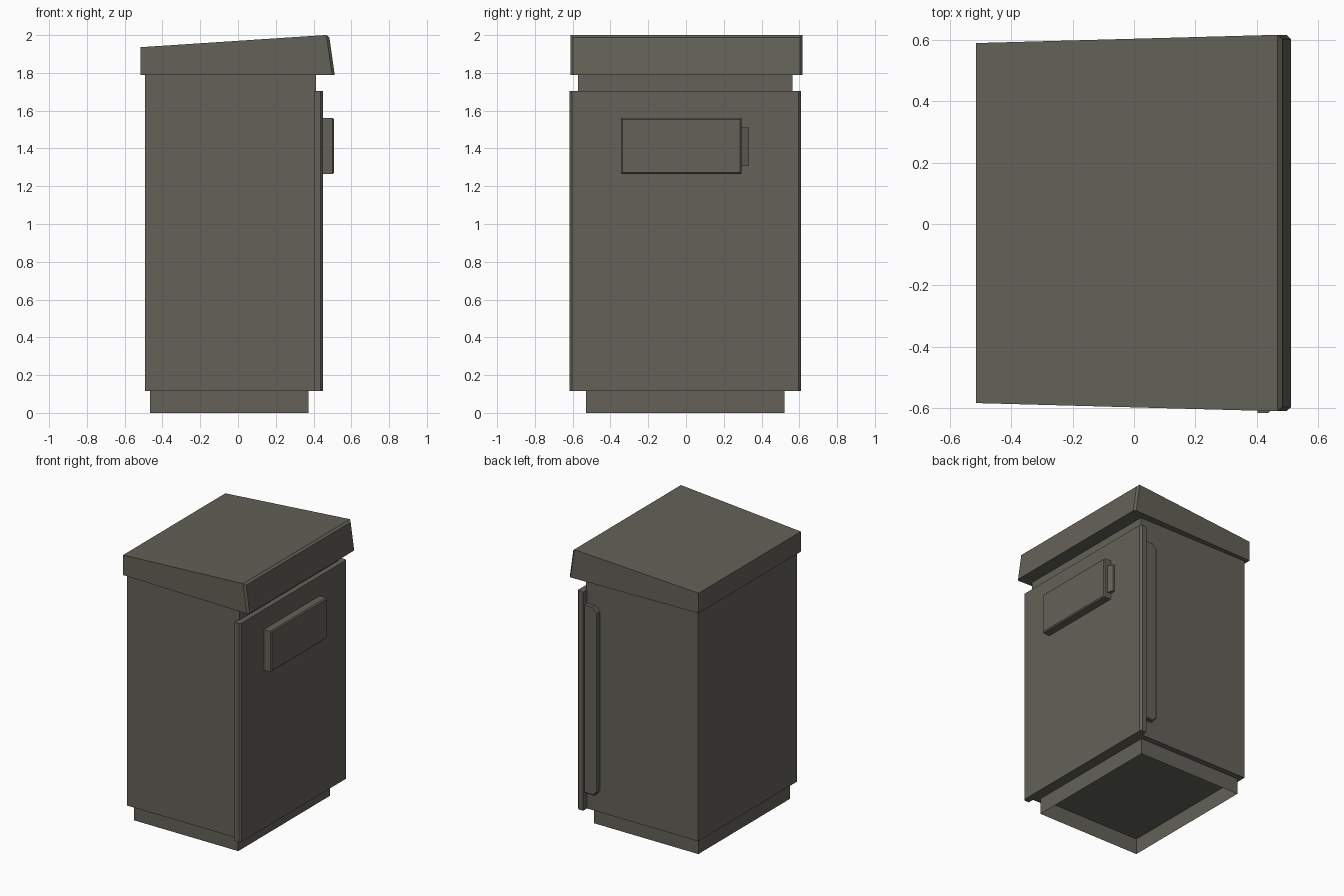
import bpy
import bmesh

if "Cube" in bpy.data.objects:
    bpy.data.objects.remove(bpy.data.objects["Cube"])

paint = bpy.data.materials.new("dark olive grey")
paint.diffuse_color = (0.125, 0.121, 0.097, 1)
paint.use_nodes = True
paint.node_tree.nodes["Principled BSDF"].inputs["Base Color"].default_value = paint.diffuse_color


def finish(name, bm):
    bmesh.ops.recalc_face_normals(bm, faces=bm.faces)
    mesh = bpy.data.meshes.new(name)
    bm.to_mesh(mesh)
    bm.free()
    mesh.materials.append(paint)
    ob = bpy.data.objects.new(name, mesh)
    bpy.context.collection.objects.link(ob)
    return ob


def prism(points, offset):
    """Closed solid from a flat outline pushed along an offset."""
    bm = bmesh.new()
    face = bm.faces.new([bm.verts.new(p) for p in points])
    res = bmesh.ops.extrude_face_region(bm, geom=[face], use_keep_orig=True)
    verts = [g for g in res["geom"] if isinstance(g, bmesh.types.BMVert)]
    bmesh.ops.translate(bm, verts=verts, vec=offset)
    bmesh.ops.recalc_face_normals(bm, faces=bm.faces)
    return bm


def box(x0, x1, y0, y1, z0, z1):
    return prism([(x0, y0, z0), (x1, y0, z0), (x1, y1, z0), (x0, y1, z0)],
                 (0, 0, z1 - z0))


def bevel(bm, test, width):
    edges = [e for e in bm.edges if test(*[v.co for v in e.verts])]
    bmesh.ops.bevel(bm, geom=edges, offset=width, segments=1,
                    affect='EDGES', clamp_overlap=True)


# Plinth: four walls, open underneath
bm = box(-0.465, 0.373, -0.53, 0.522, 0, 0.116)
bm.normal_update()
caps = [f for f in bm.faces if abs(f.normal.z) > 0.9]
bmesh.ops.delete(bm, geom=caps, context='FACES_ONLY')
finish("plinth", bm)

# Cabinet body
finish("body", box(-0.492, 0.412, -0.572, 0.563, 0.116, 1.795))

# Door panel with chamfered outer vertical edges
bm = box(0.402, 0.45, -0.616, 0.608, 0.116, 1.705)
bevel(bm, lambda a, b: a.x > 0.44 and b.x > 0.44 and abs(a.z - b.z) > 1, 0.012)
finish("door", bm)

# Sloping lid, narrower towards the back, chamfered around its front face
profile = [(-0.515, 1.79), (0.512, 1.79), (0.482, 2.0015), (-0.515, 1.936)]
bm = prism([(x, -0.6, z) for x, z in profile], (0, 1.2, 0))
for v in bm.verts:
    half = 0.587 if v.co.x < 0 else 0.614
    v.co.y = 0.003 + (half if v.co.y > 0 else -half)
bevel(bm, lambda a, b: a.x > 0.4 and b.x > 0.4 and a.z + b.z > 3.7, 0.014)
finish("lid", bm)

# Front plate on the door
bm = box(0.445, 0.509, -0.345, 0.295, 1.265, 1.562)
bevel(bm, lambda a, b: a.x > 0.5 and b.x > 0.5, 0.008)
finish("front_plate", bm)

# Small tab at the side of the plate
finish("plate_tab", prism([(0.445, 0.285, 1.308), (0.485, 0.285, 1.308),
                           (0.465, 0.333, 1.308), (0.445, 0.333, 1.308)],
                          (0, 0, 0.202)))

# Side hinge strip with cut corners
outline = [(0.405, 0.24), (0.325, 0.24), (0.298, 0.275),
           (0.298, 1.575), (0.335, 1.61), (0.405, 1.61)]
bm = prism([(x, 0.55, z) for x, z in outline], (0, 0.043, 0))
bevel(bm, lambda a, b: a.y > 0.59 and b.y > 0.59 and min(a.x, b.x) < 0.4, 0.006)
finish("hinge_strip", bm)
